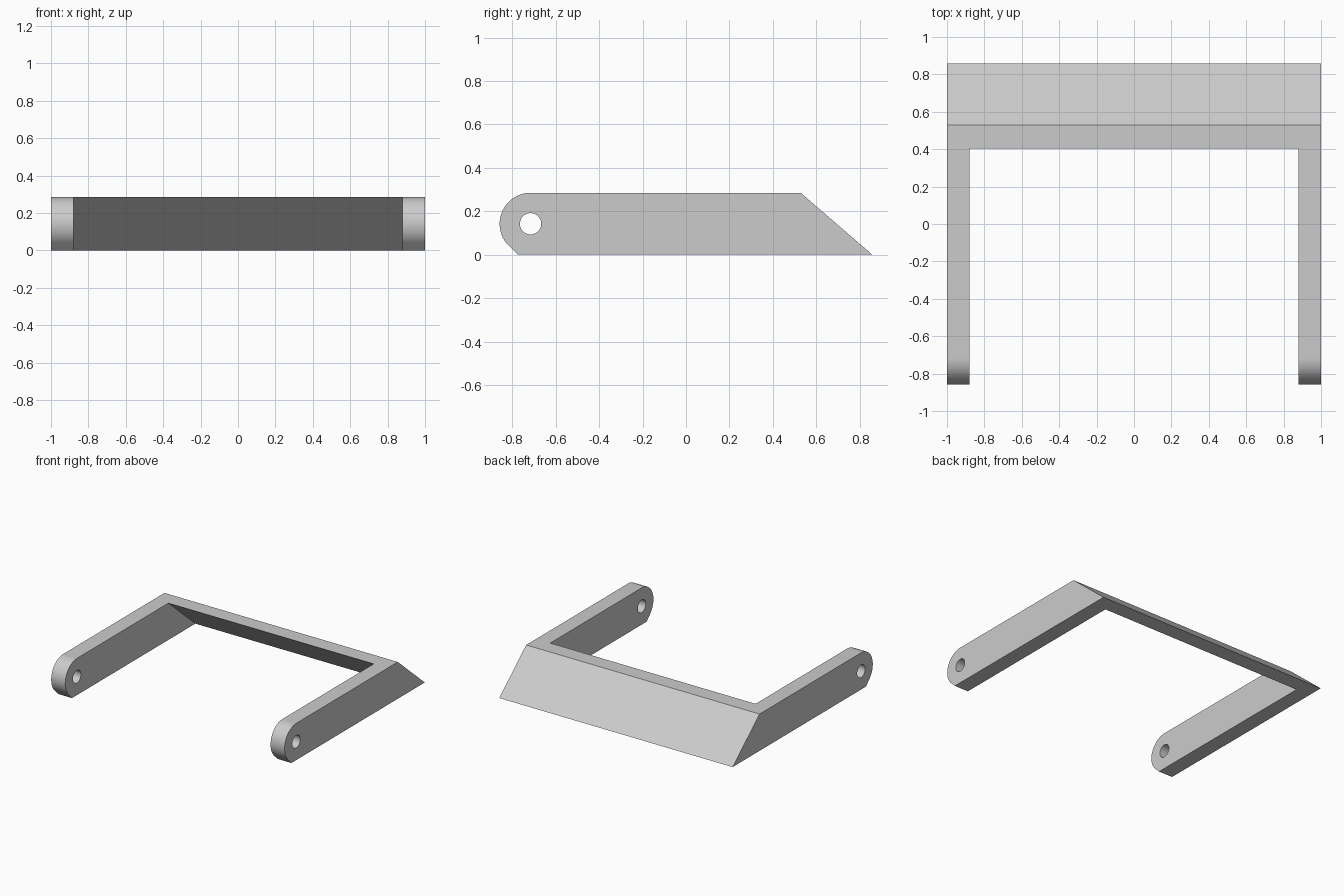
import bpy
import bmesh
from math import cos, sin, radians, sqrt

cube = bpy.data.objects.get("Cube")
if cube:
    bpy.data.objects.remove(cube, do_unlink=True)

HEIGHT = 0.285
HALF_LENGTH = 0.858
HALF_WIDTH = 1.0
INNER_HALF_WIDTH = 0.88
BACK_TOP = 0.528            # top edge of the sloped back
INNER_TOP = 0.405           # top edge of the sloped inner face
SLOPE = (BACK_TOP - HALF_LENGTH) / HEIGHT
RADIUS = HEIGHT / 2
PIVOT_Y = RADIUS - HALF_LENGTH
HOLE_RADIUS = 0.049

grey = bpy.data.materials.new("light grey")
grey.use_nodes = True
colour = (0.6, 0.6, 0.6, 1)
grey.diffuse_color = colour
grey.node_tree.nodes["Principled BSDF"].inputs["Base Color"].default_value = colour


def prism(name, profile, half_width):
    """Extrude a (y, z) profile symmetrically along x."""
    bm = bmesh.new()
    face = bm.faces.new([bm.verts.new((-half_width, y, z)) for y, z in profile])
    extruded = bmesh.ops.extrude_face_region(bm, geom=[face])["geom"]
    moved = [v for v in extruded if isinstance(v, bmesh.types.BMVert)]
    bmesh.ops.translate(bm, verts=moved, vec=(2 * half_width, 0, 0))
    bmesh.ops.recalc_face_normals(bm, faces=bm.faces)
    mesh = bpy.data.meshes.new(name)
    bm.to_mesh(mesh)
    bm.free()
    mesh.materials.append(grey)
    obj = bpy.data.objects.new(name, mesh)
    bpy.context.collection.objects.link(obj)
    return obj


def arc(radius, start, end, steps):
    """Points of an arc around the pivot."""
    angles = [radians(start + (end - start) * i / steps) for i in range(steps + 1)]
    return [(PIVOT_Y + radius * cos(a), RADIUS + radius * sin(a)) for a in angles]


def cut(target, cutter):
    """Subtract the cutter and discard it."""
    cutter.hide_render = True
    mod = target.modifiers.new("cut", "BOOLEAN")
    mod.operation = "DIFFERENCE"
    mod.solver = "EXACT"
    mod.object = cutter
    bpy.context.view_layer.objects.active = target
    bpy.ops.object.modifier_apply(modifier=mod.name)
    bpy.data.objects.remove(cutter, do_unlink=True)


# Side outline: rounded front, tangent chamfer underneath, sloped back
chamfer_foot = (PIVOT_Y - RADIUS * (sqrt(2) - 1), 0)
outline = [(HALF_LENGTH, 0), (BACK_TOP, HEIGHT)]
outline += arc(RADIUS, 90, 225, 30) + [chamfer_foot]
frame = prism("u_shaped_frame", outline, HALF_WIDTH)

# Opening between the arms, its back face parallel to the outer slope
low, high = -0.1, HEIGHT + 0.1
opening = [(-1.2, low), (INNER_TOP + SLOPE * (low - HEIGHT), low),
           (INNER_TOP + SLOPE * (high - HEIGHT), high), (-1.2, high)]
cut(frame, prism("opening_cutter", opening, INNER_HALF_WIDTH))

# Pivot holes through both arms
cut(frame, prism("hole_cutter", arc(HOLE_RADIUS, 0, 360, 40)[:-1], HALF_WIDTH + 0.1))

# Smooth round ends and holes, sharp corners elsewhere
bpy.ops.object.select_all(action="DESELECT")
frame.select_set(True)
bpy.context.view_layer.objects.active = frame
bpy.ops.object.shade_smooth_by_angle(angle=radians(30))
